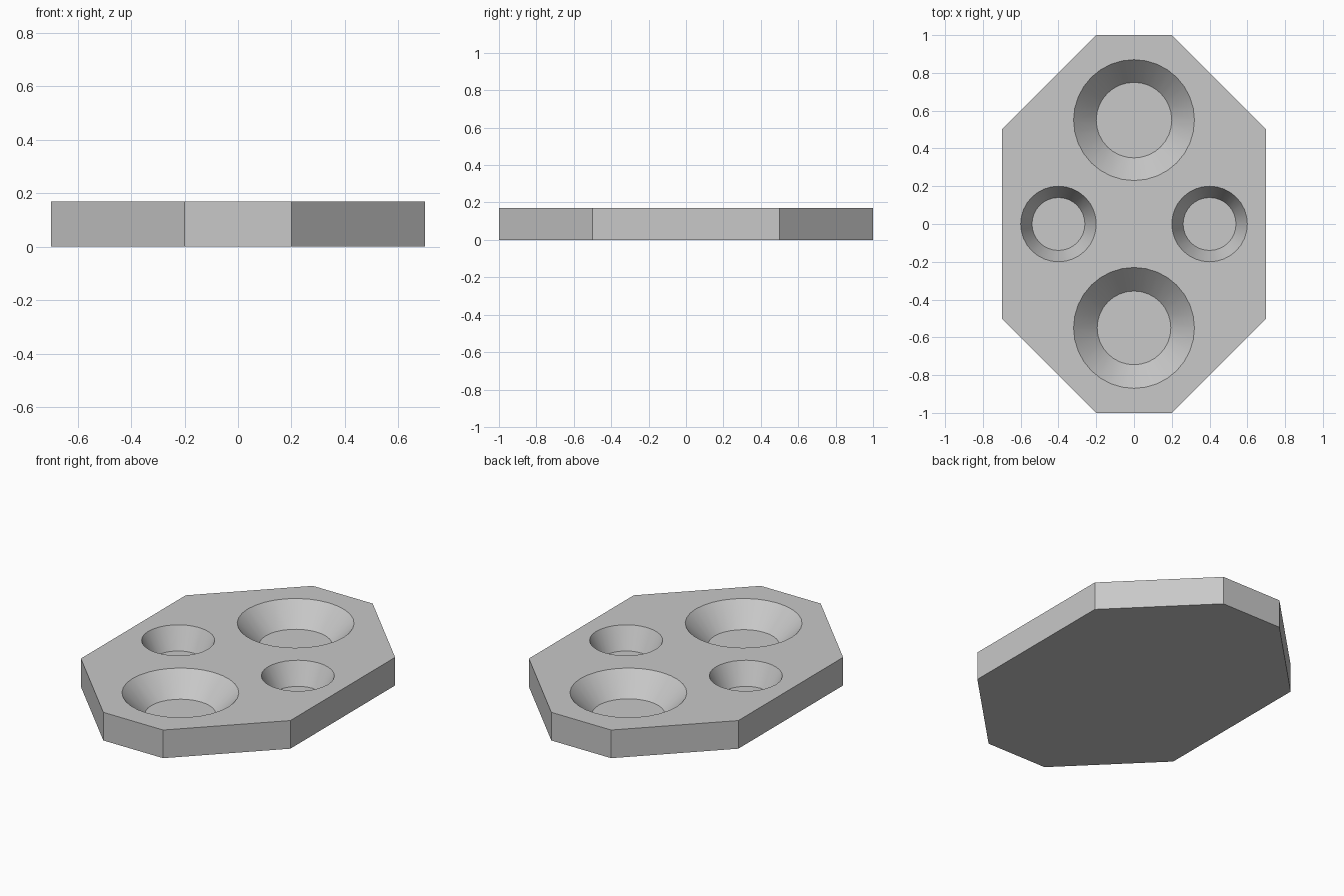
import bpy
import bmesh
from math import radians

cube = bpy.data.objects.get("Cube")
if cube:
    bpy.data.objects.remove(cube, do_unlink=True)

TOP = 0.17      # plate thickness
FLOOR = 0.04    # height of the well floors
RISE = 0.02     # how far cutters stand above the plate

grey = bpy.data.materials.new("light_grey")
grey.use_nodes = True
colour = (0.58, 0.58, 0.58, 1)
grey.diffuse_color = colour
grey.node_tree.nodes["Principled BSDF"].inputs["Base Color"].default_value = colour


def add_object(name, bm):
    bmesh.ops.recalc_face_normals(bm, faces=bm.faces)
    mesh = bpy.data.meshes.new(name)
    bm.to_mesh(mesh)
    bm.free()
    mesh.materials.append(grey)
    obj = bpy.data.objects.new(name, mesh)
    bpy.context.collection.objects.link(obj)
    return obj


# Eight-sided plate, extruded up from its outline
outline = [(0.2, -1), (0.7, -0.5), (0.7, 0.5), (0.2, 1),
           (-0.2, 1), (-0.7, 0.5), (-0.7, -0.5), (-0.2, -1)]
bm = bmesh.new()
base = bm.faces.new([bm.verts.new((x, y, 0)) for x, y in outline])
side = bmesh.ops.extrude_face_region(bm, geom=[base], use_keep_orig=True)
for v in side["geom"]:
    if isinstance(v, bmesh.types.BMVert):
        v.co.z = TOP
plate = add_object("plate", bm)


def cut_well(x, y, rim, floor):
    """Sink a flat-bottomed conical well into the plate."""
    slope = (rim - floor) / (TOP - FLOOR)
    bm = bmesh.new()
    depth = TOP + RISE - FLOOR
    bmesh.ops.create_cone(bm, cap_ends=True, segments=32, radius1=floor,
                          radius2=rim + slope * RISE, depth=depth)
    bmesh.ops.translate(bm, verts=bm.verts, vec=(x, y, FLOOR + depth / 2))
    cutter = add_object("well_cutter", bm)
    cutter.hide_render = True
    mod = plate.modifiers.new("well", "BOOLEAN")
    mod.operation = "DIFFERENCE"
    mod.solver = "EXACT"
    mod.object = cutter
    bpy.context.view_layer.objects.active = plate
    bpy.ops.object.modifier_apply(modifier=mod.name)
    bpy.data.objects.remove(cutter, do_unlink=True)


# Two large wells front and back, two small ones left and right
cut_well(0, 0.55, 0.32, 0.2)
cut_well(0, -0.55, 0.32, 0.195)
for sign in (-1, 1):
    cut_well(sign * 0.4, 0, 0.2, 0.14)

# Smooth well walls, crisp rims and corners
bpy.ops.object.select_all(action="DESELECT")
plate.select_set(True)
bpy.context.view_layer.objects.active = plate
bpy.ops.object.shade_smooth_by_angle(angle=radians(30))
